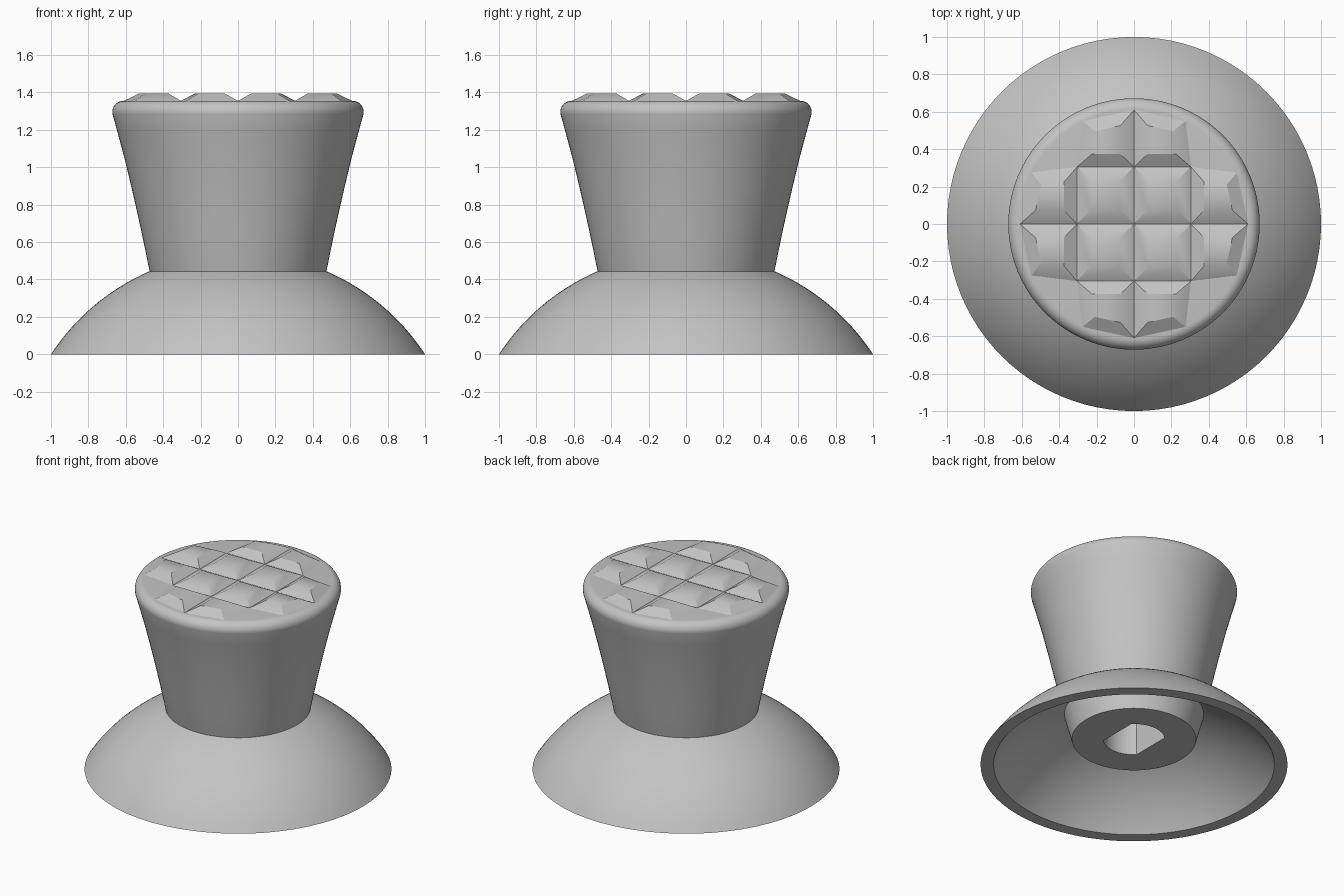
import bpy
import bmesh
from math import sin, cos, radians, pi, sqrt
from mathutils import Vector, Matrix

SEGMENTS = 96
TOP_Z = 1.355

if "Cube" in bpy.data.objects:
    bpy.data.objects.remove(bpy.data.objects["Cube"])

rubber = bpy.data.materials.new("grey_rubber")
rubber.use_nodes = True
GREY = (0.55, 0.55, 0.55, 1)
rubber.diffuse_color = GREY
rubber.node_tree.nodes["Principled BSDF"].inputs["Base Color"].default_value = GREY


def finish(bm, name, outward=True):
    """Turn a bmesh into a smooth object with sharp corners."""
    if outward:
        bmesh.ops.recalc_face_normals(bm, faces=bm.faces)
    mesh = bpy.data.meshes.new(name)
    bm.to_mesh(mesh)
    bm.free()
    mesh.materials.append(rubber)
    obj = bpy.data.objects.new(name, mesh)
    bpy.context.collection.objects.link(obj)
    bpy.ops.object.select_all(action='DESELECT')
    obj.select_set(True)
    bpy.context.view_layer.objects.active = obj
    bpy.ops.object.shade_smooth_by_angle(angle=radians(30))
    return obj


def lathe(profile, closed):
    """Revolve (radius, height) points; closed joins the ends, else both are capped."""
    bm = bmesh.new()
    angles = [2 * pi * i / SEGMENTS for i in range(SEGMENTS)]
    rings = [[bm.verts.new((r * cos(a), r * sin(a), z)) for a in angles] for r, z in profile]
    pairs = list(zip(rings, rings[1:]))
    if closed:
        pairs.append((rings[-1], rings[0]))
    else:
        bm.faces.new(rings[0])
        bm.faces.new(rings[-1])
    for low, high in pairs:
        for i in range(SEGMENTS):
            j = (i + 1) % SEGMENTS
            bm.faces.new((low[i], low[j], high[j], high[i]))
    return bm


# Dome skirt: a hollow spherical shell, open where the stem passes through
SPHERE_Z = -0.653


def dome_arc(rim, hole, steps=20):
    radius = sqrt(rim ** 2 + SPHERE_Z ** 2)
    radii = [rim + (hole - rim) * i / steps for i in range(steps + 1)]
    return [(r, SPHERE_Z + sqrt(radius ** 2 - r ** 2)) for r in radii]


shell = dome_arc(1.0, 0.43) + dome_arc(0.915, 0.43)[::-1]
finish(lathe(shell, closed=True), "dome_skirt")

# Stem: flared grip with a rounded lip and a shaft socket underneath
SOCKET_R = 0.2
lip = [(0.612 + 0.06 * cos(radians(a)), TOP_Z - 0.06 + 0.06 * sin(radians(a)))
       for a in range(-10, 91, 10)]
stem = [(SOCKET_R, 0.75), (SOCKET_R, 0.19), (0.405, 0.19), (0.473, 0.445),
        (0.515, 0.65), (0.562, 0.86), (0.605, 1.04), (0.645, 1.19)] + lip
bm = lathe(stem, closed=False)

# Two flats on the socket
flat = SOCKET_R * cos(pi / 4)
for v in bm.verts:
    if v.co.xy.length < SOCKET_R + 0.01:
        v.co.x = max(-flat, min(flat, v.co.x))
finish(bm, "grip_stem")

# Grip studs: one quarter of the pattern, turned four times
CELL = 0.305
EDGE = 2 * CELL
cells = [
    [(0, 0), (CELL, 0), (CELL, CELL), (0, CELL)],
    [(CELL, 0), (EDGE, 0), (0.55, 0.275), (CELL, CELL)],
    [(0, CELL), (CELL, CELL), (0.275, 0.55), (0, EDGE)],
]
bm = bmesh.new()
for quarter in range(4):
    turn = Matrix.Rotation(quarter * pi / 2, 3, 'Z')
    for cell in cells:
        base = [turn @ Vector((x, y, TOP_Z)) for x, y in cell]
        middle = sum(base, Vector()) / 4
        raised = [p.lerp(middle, 0.5) + Vector((0, 0, 0.04)) for p in base]
        low = [bm.verts.new(p) for p in base]
        high = [bm.verts.new(p) for p in raised]
        bm.faces.new(high)
        for i in range(4):
            j = (i + 1) % 4
            bm.faces.new((low[i], low[j], high[j], high[i]))
finish(bm, "grip_studs", outward=False)
